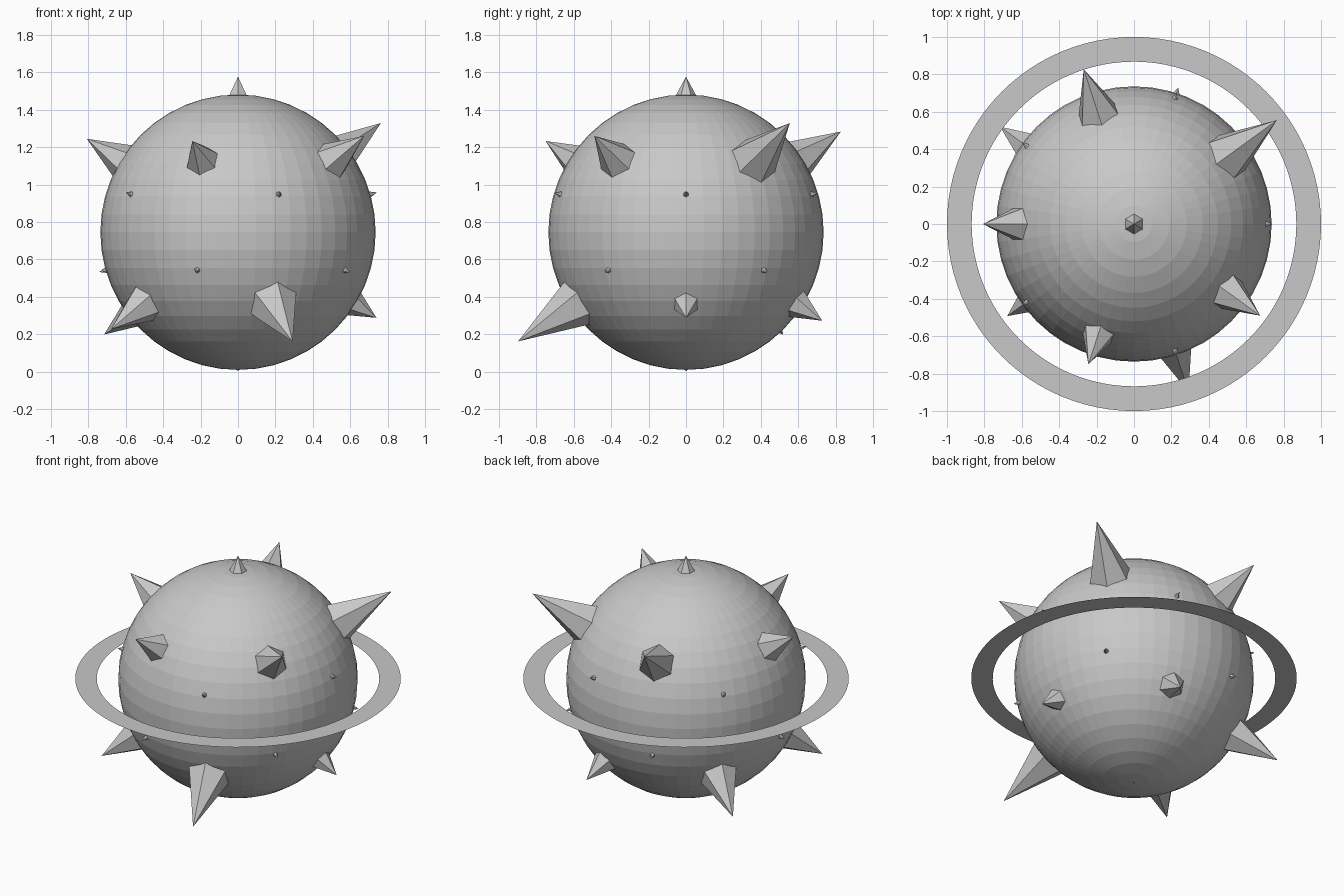
import bpy, bmesh, math
from mathutils import Vector, Matrix

if "Cube" in bpy.data.objects:
    bpy.data.objects.remove(bpy.data.objects["Cube"])

CENTER = Vector((0, 0, 0.745))
RADIUS = 0.736
GOLD = math.degrees(math.atan(2 / (1 + math.sqrt(5))))   # tilt of the big spikes

grey = bpy.data.materials.new("plain grey")
grey.diffuse_color = (0.58, 0.58, 0.58, 1)
grey.use_nodes = True
grey.node_tree.nodes["Principled BSDF"].inputs["Base Color"].default_value = grey.diffuse_color


def make_object(name, bm):
    mesh = bpy.data.meshes.new(name)
    bm.to_mesh(mesh)
    bm.free()
    mesh.materials.append(grey)
    obj = bpy.data.objects.new(name, mesh)
    bpy.context.collection.objects.link(obj)
    return obj


def spike(name, azimuth, elevation, tip, slope, base=0.66):
    """Six-sided spike pointing out from the ball centre, its base sunk in the ball."""
    a, e = math.radians(azimuth), math.radians(elevation)
    d = Vector((math.cos(e) * math.cos(a), math.cos(e) * math.sin(a), math.sin(e)))
    depth = tip - base
    place = (Matrix.Translation(CENTER + d * (base + depth / 2))
             @ d.to_track_quat('Z', 'Y').to_matrix().to_4x4())
    bm = bmesh.new()
    bmesh.ops.create_cone(bm, cap_ends=True, segments=6, radius1=slope * depth,
                          radius2=0, depth=depth, matrix=place)
    make_object(name, bm)


def big_slope(tip):
    return 0.265 / (tip - 0.34)


# Faceted ball
bm = bmesh.new()
bmesh.ops.create_uvsphere(bm, u_segments=48, v_segments=24, radius=RADIUS,
                          matrix=Matrix.Translation(CENTER))
make_object("ball", bm)

# Paper-thin flat ring around the equator
bm = bmesh.new()
N = 96
loops = [[bm.verts.new((r * math.cos(2 * math.pi * i / N),
                        r * math.sin(2 * math.pi * i / N), CENTER.z))
          for i in range(N)] for r in (0.868, 1.0)]
for i in range(N):
    j = (i + 1) % N
    bm.faces.new((loops[0][i], loops[1][i], loops[1][j], loops[0][j]))
make_object("ring", bm)

# Large spikes, two staggered rows of five with differing lengths
upper = {180: 0.95, 108: 1.023, 36: 1.11, -36: 0.98, -108: 0.928}
lower = {0: 0.87, 72: 0.90, 144: 1.04, -144: 0.985, -72: 1.11}
for row, sign, tips in (("upper", 1, upper), ("lower", -1, lower)):
    for n, (az, tip) in enumerate(tips.items()):
        spike(f"{row}_spike_{n + 1}", az, sign * GOLD, tip, big_slope(tip))

# Top spike, and the bottom one that barely pokes out
spike("top_spike", 0, 90, 0.832, big_slope(0.832))
spike("bottom_spike", 0, -90, 0.745, 0.6, base=0.71)

# Tiny spikes near the equator
for n in range(5):
    spike(f"upper_tiny_spike_{n + 1}", 72 * n, 16, 0.772, 0.42, base=0.70)
    spike(f"lower_tiny_spike_{n + 1}", 72 * n + 36, -16, 0.772, 0.42, base=0.70)
